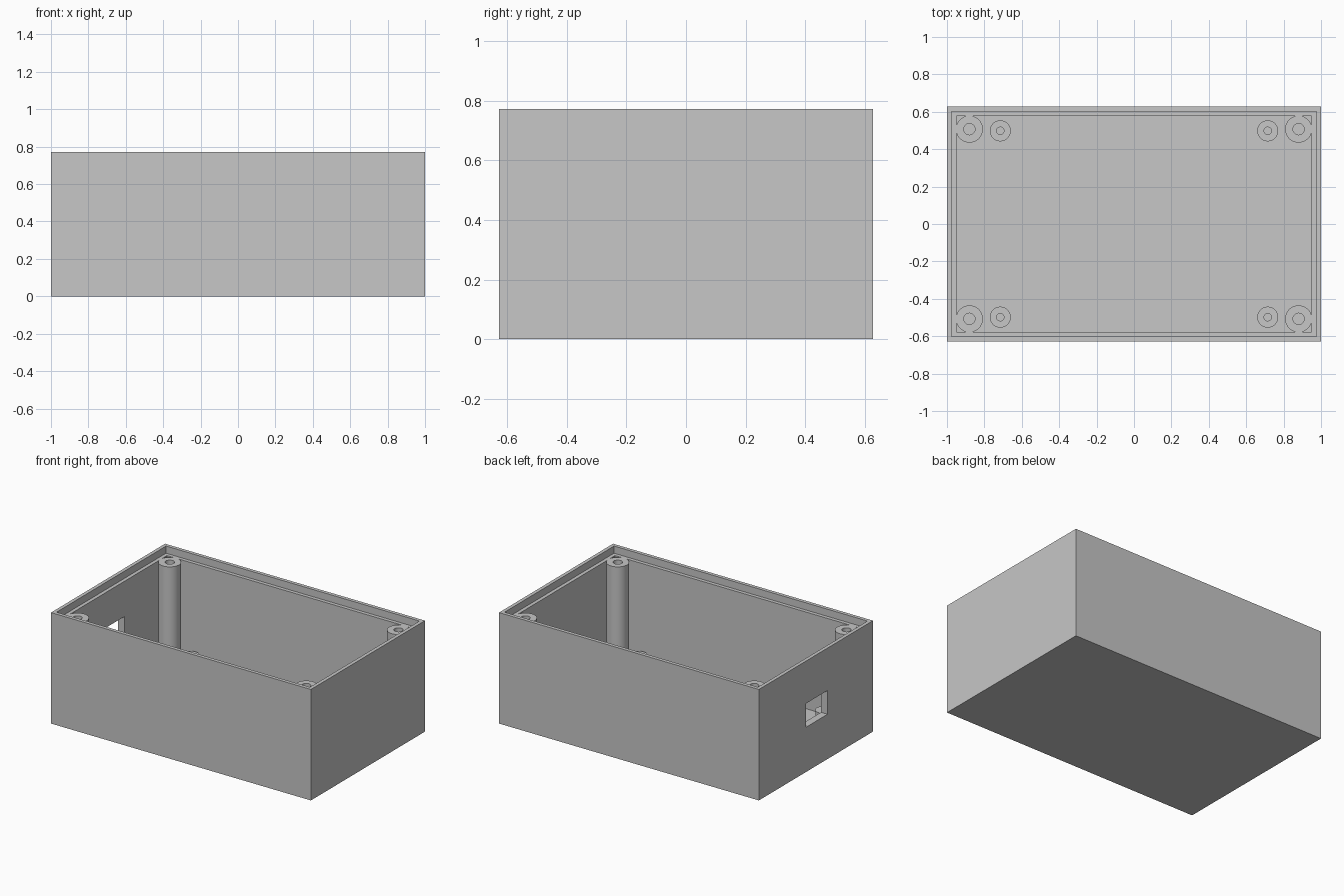
import bpy, bmesh, math
from mathutils import Matrix

if "Cube" in bpy.data.objects:
    bpy.data.objects.remove(bpy.data.objects["Cube"])

HALF_X, HALF_Y, HEIGHT = 1.0, 0.627, 0.772
WALL, LIP, FLOOR, LEDGE_Z = 0.05, 0.025, 0.05, 0.722

grey = bpy.data.materials.new("plain_grey")
grey.use_nodes = True
grey.diffuse_color = (0.57, 0.57, 0.57, 1)
grey.node_tree.nodes["Principled BSDF"].inputs["Base Color"].default_value = grey.diffuse_color


def finish(bm, name, location=(0, 0, 0)):
    bmesh.ops.recalc_face_normals(bm, faces=bm.faces)
    mesh = bpy.data.meshes.new(name)
    bm.to_mesh(mesh)
    bm.free()
    mesh.materials.append(grey)
    obj = bpy.data.objects.new(name, mesh)
    obj.location = location
    bpy.context.collection.objects.link(obj)
    return obj


def activate(obj):
    bpy.ops.object.select_all(action="DESELECT")
    obj.select_set(True)
    bpy.context.view_layer.objects.active = obj


def make_case():
    """Open box lofted through rectangles: outside, rim, stepped ledge, floor."""
    bm = bmesh.new()
    sections = [(0, 0), (0, HEIGHT), (LIP, HEIGHT), (LIP, LEDGE_Z), (WALL, LEDGE_Z), (WALL, FLOOR)]
    rings = []
    for inset, z in sections:
        x, y = HALF_X - inset, HALF_Y - inset
        rings.append([bm.verts.new((sx * x, sy * y, z))
                      for sx, sy in ((-1, -1), (1, -1), (1, 1), (-1, 1))])
    for low, high in zip(rings, rings[1:]):
        for i in range(4):
            j = (i + 1) % 4
            bm.faces.new((low[i], low[j], high[j], high[i]))
    bm.faces.new(rings[0])
    bm.faces.new(rings[-1])
    return finish(bm, "case_shell")


def make_post(name, x, y, radius, hole, top):
    """Hollow round post standing on the floor."""
    bm = bmesh.new()
    profile = [bm.verts.new((r, 0, z)) for r, z in
               ((radius, FLOOR), (radius, top), (hole, top), (hole, FLOOR))]
    edges = [bm.edges.new(pair) for pair in zip(profile, profile[1:])]
    bmesh.ops.spin(bm, geom=profile + edges, cent=(0, 0, 0), axis=(0, 0, 1),
                   angle=math.tau, steps=48)
    bmesh.ops.remove_doubles(bm, verts=bm.verts, dist=0.0001)
    post = finish(bm, name, (x, y, 0))
    activate(post)
    bpy.ops.object.shade_smooth_by_angle(angle=math.radians(30))


# Case with a rectangular cable opening in the -x wall
case = make_case()
bm = bmesh.new()
bmesh.ops.create_cube(bm, size=1, matrix=Matrix.Diagonal((0.2, 0.235, 0.165, 1)))
cutter = finish(bm, "opening_cutter", (-HALF_X, -0.01, 0.394))
cutter.hide_render = True
cut = case.modifiers.new("cable_opening", "BOOLEAN")
cut.operation, cut.solver, cut.object = "DIFFERENCE", "EXACT", cutter
activate(case)
bpy.ops.object.modifier_apply(modifier=cut.name)
bpy.data.objects.remove(cutter)

# Tall lid screw posts in the corners and short board standoffs beside them
for sx, side in ((-1, "right"), (1, "left")):
    for sy, end in ((-1, "front"), (1, "back")):
        make_post(f"screw_post_{end}_{side}", sx * 0.88, sy * 0.507, 0.072, 0.03, LEDGE_Z)
        make_post(f"board_standoff_{end}_{side}", sx * 0.715, sy * 0.498, 0.056, 0.02, 0.125)
